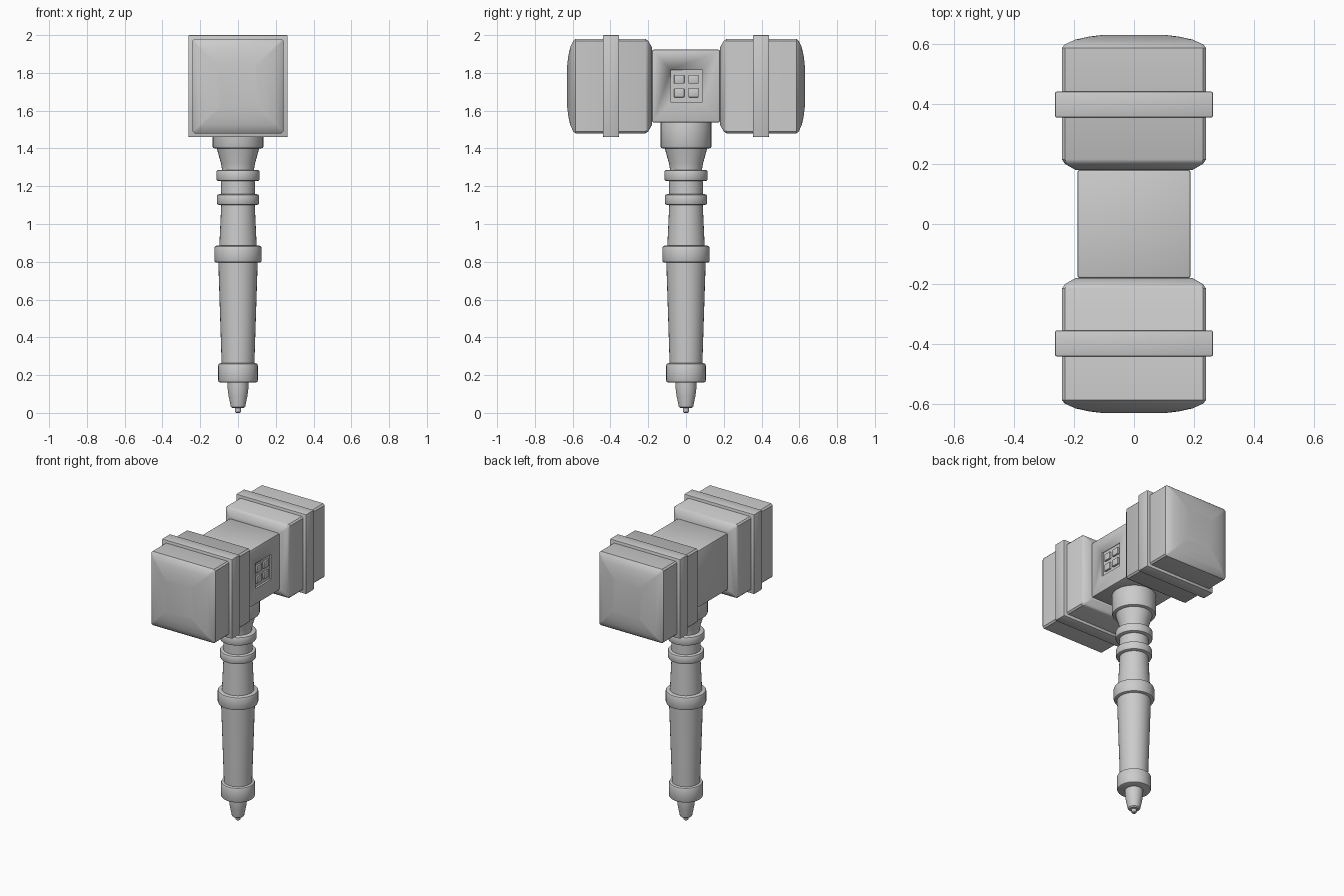
import bpy, bmesh, math

cube = bpy.data.objects.get("Cube")
if cube:
    bpy.data.objects.remove(cube, do_unlink=True)

GREY = (0.6, 0.6, 0.6, 1)
mat = bpy.data.materials.new("stone grey")
mat.use_nodes = True
mat.diffuse_color = GREY
mat.node_tree.nodes["Principled BSDF"].inputs["Base Color"].default_value = GREY

MID = 1.73  # height of the head's axis


def make(name, bm, angle=35):
    bmesh.ops.recalc_face_normals(bm, faces=bm.faces[:])
    mesh = bpy.data.meshes.new(name)
    bm.to_mesh(mesh)
    bm.free()
    ob = bpy.data.objects.new(name, mesh)
    bpy.context.collection.objects.link(ob)
    mesh.materials.append(mat)
    bpy.ops.object.select_all(action='DESELECT')
    ob.select_set(True)
    bpy.context.view_layer.objects.active = ob
    bpy.ops.object.shade_smooth_by_angle(angle=math.radians(angle))
    return ob


def box(name, centre, size, bevel=0.0):
    bm = bmesh.new()
    bmesh.ops.create_cube(bm, size=1)
    bmesh.ops.scale(bm, vec=size, verts=bm.verts)
    bmesh.ops.translate(bm, vec=centre, verts=bm.verts)
    if bevel:
        bmesh.ops.bevel(bm, geom=bm.edges[:], offset=bevel, segments=2,
                        profile=0.5, affect='EDGES')
    return make(name, bm)


def loft(name, rings):
    """Bridge a list of closed point rings and cap both ends."""
    bm = bmesh.new()
    loops = [[bm.verts.new(p) for p in ring] for ring in rings]
    n = len(loops[0])
    for a, b in zip(loops, loops[1:]):
        for i in range(n):
            j = (i + 1) % n
            bm.faces.new((a[i], a[j], b[j], b[i]))
    bm.faces.new(loops[0])
    bm.faces.new(loops[-1])
    return make(name, bm)


def square_ring(y, hx, hz, c=0.01):
    """Square with chamfered corners, facing along y."""
    pts = [(hx, hz - c), (hx - c, hz), (c - hx, hz), (-hx, hz - c),
           (-hx, c - hz), (c - hx, -hz), (hx - c, -hz), (hx, c - hz)]
    return [(x, y, MID + z) for x, z in pts]


def turned(name, profile, sides=32):
    """Turned part from (radius, height) pairs."""
    turn = [2 * math.pi * i / sides for i in range(sides)]
    return loft(name, [[(r * math.cos(a), r * math.sin(a), z) for a in turn]
                       for r, z in profile])


def ring(name, r, z0, z1, b=0.012):
    return turned(name, [(r - b, z0), (r - b * 0.3, z0 + b * 0.3), (r, z0 + b),
                         (r, z1 - b), (r - b * 0.3, z1 - b * 0.3), (r - b, z1)])


# Handle
turned("tip_pin", [(0.01, 0), (0.016, 0.005), (0.016, 0.04)])
turned("tip_cone", [(0.03, 0.025), (0.038, 0.032), (0.05, 0.09), (0.055, 0.13), (0.055, 0.18)])
turned("grip", [(0.085, 0.2), (0.088, 0.3), (0.105, 0.82)])
turned("middle_shaft", [(0.1, 0.86), (0.088, 1.12)])
turned("upper_shaft", [(0.09, 1.12), (0.09, 1.25)])
turned("neck", [(0.085, 1.26), (0.085, 1.29), (0.09, 1.32), (0.115, 1.41)])
for name, r, z0, z1 in (("pommel", 0.105, 0.16, 0.263),
                        ("grip_collar", 0.125, 0.795, 0.885),
                        ("lower_ring", 0.112, 1.1, 1.158),
                        ("upper_ring", 0.115, 1.227, 1.287),
                        ("head_socket", 0.135, 1.4, 1.56)):
    ring(name, r, z0, z1)

# Central block with a sunken emblem panel on the left side
block = box("centre_block", (0, 0, MID), (0.376, 0.36, 0.385), 0.008)
cutter = box("emblem_cutter", (0.19, 0.002, MID), (0.03, 0.17, 0.17))
cutter.hide_render = True
cutter.hide_viewport = True
cut = block.modifiers.new("emblem_pocket", 'BOOLEAN')
cut.operation = 'DIFFERENCE'
cut.solver = 'EXACT'
cut.object = cutter
for i in (-1, 1):
    for j in (-1, 1):
        box("emblem_square", (0.177, 0.002 + 0.038 * i, MID + 0.036 * j),
            (0.02, 0.054, 0.046), 0.003)

# Two mallet heads with their bands
PROFILE = [(0.18, 0.195, 0.205), (0.2, 0.23, 0.24), (0.215, 0.24, 0.25),
           (0.585, 0.24, 0.25), (0.597, 0.23, 0.24), (0.613, 0.195, 0.205),
           (0.623, 0.15, 0.16), (0.629, 0.1, 0.11)]
for side, s in (("front", -1), ("back", 1)):
    loft(side + "_mallet", [square_ring(s * y, hx, hz) for y, hx, hz in PROFILE])
    box(side + "_band", (0, s * 0.397, MID), (0.526, 0.086, 0.54), 0.006)
